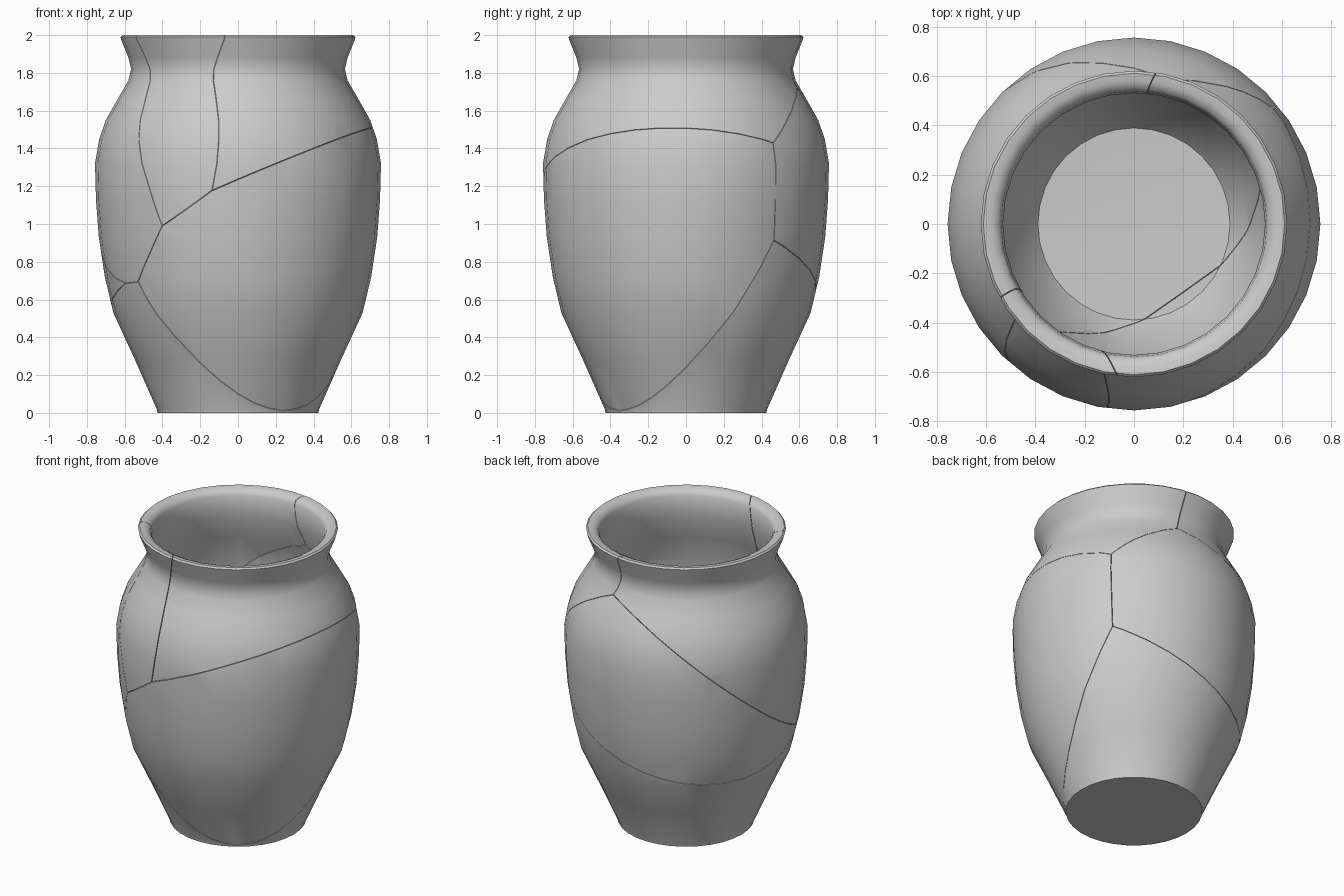
import bpy, bmesh, math
from mathutils import Vector

if "Cube" in bpy.data.objects:
    bpy.data.objects.remove(bpy.data.objects["Cube"])

# Half section of the thick-walled vase: base, outside, lip, inside, floor
PROFILE = [(0, 0), (.425, 0), (.43, .02), (.545, .28), (.66, .53), (.705, .72),
           (.737, .93), (.752, 1.13), (.757, 1.32), (.735, 1.45), (.70, 1.55),
           (.638, 1.66), (.58, 1.76), (.566, 1.82), (.58, 1.88), (.618, 1.975),
           (.622, 1.99), (.612, 2.0), (.58, 1.997), (.552, 1.984), (.54, 1.96),
           (.532, 1.90), (.532, 1.82), (.58, 1.66), (.64, 1.50), (.66, 1.30),
           (.652, 1.10), (.63, .85), (.565, .56), (.46, .27), (.39, .175), (0, .16)]
SIDES = 32
GAP = 0.0015

# Fracture cells: name -> (centre, weight)
CELLS = {
    "rim_shard_right": (Vector((.19, -.26, 1.868)), 0),
    "rim_shard_front": (Vector((-.20, -.45, 1.93)), .16),
    "rim_shard_left": (Vector((-.60, .15, 1.68)), 0),
    "body_shard_front": (Vector((.60, -.30, .90)), 0),
    "base_shard": (Vector((.026, .511, .369)), 0),
    "body_shard_back": (Vector((-.18, .65, .92)), 0),
}


def lathe():
    """Spin the profile into a closed solid."""
    bm = bmesh.new()
    verts = [bm.verts.new((r, 0, z)) for r, z in PROFILE]
    edges = [bm.edges.new(pair) for pair in zip(verts, verts[1:])]
    bmesh.ops.spin(bm, geom=verts + edges, cent=(0, 0, 0), axis=(0, 0, 1),
                   angle=math.tau, steps=SIDES, use_duplicate=False)
    bmesh.ops.remove_doubles(bm, verts=bm.verts[:], dist=1e-4)
    bmesh.ops.recalc_face_normals(bm, faces=bm.faces[:])
    return bm


def cut(bm, point, normal):
    """Remove everything beyond the plane and cap the broken face."""
    res = bmesh.ops.bisect_plane(
        bm, geom=bm.verts[:] + bm.edges[:] + bm.faces[:], dist=1e-5,
        plane_co=point, plane_no=normal, clear_outer=True)
    edges = [e for e in res["geom_cut"]
             if isinstance(e, bmesh.types.BMEdge) and e.is_boundary]
    if edges:
        bmesh.ops.triangle_fill(bm, edges=edges, normal=normal, use_beauty=True)


# Each shard is the vase trimmed against every neighbouring cell
for name, (centre, weight) in CELLS.items():
    bm = lathe()
    for other, (c2, w2) in CELLS.items():
        if other == name:
            continue
        n = c2 - centre
        d = (c2.length_squared + w2 - centre.length_squared - weight) / 2
        point = n * (d / n.length_squared) - n.normalized() * GAP
        cut(bm, point, n.normalized())
    bmesh.ops.recalc_face_normals(bm, faces=bm.faces[:])
    mesh = bpy.data.meshes.new(name)
    bm.to_mesh(mesh)
    bm.free()
    shard = bpy.data.objects.new(name, mesh)
    bpy.context.collection.objects.link(shard)
    bpy.ops.object.select_all(action='DESELECT')
    shard.select_set(True)
    bpy.context.view_layer.objects.active = shard
    bpy.ops.object.shade_smooth_by_angle(angle=math.radians(40))
